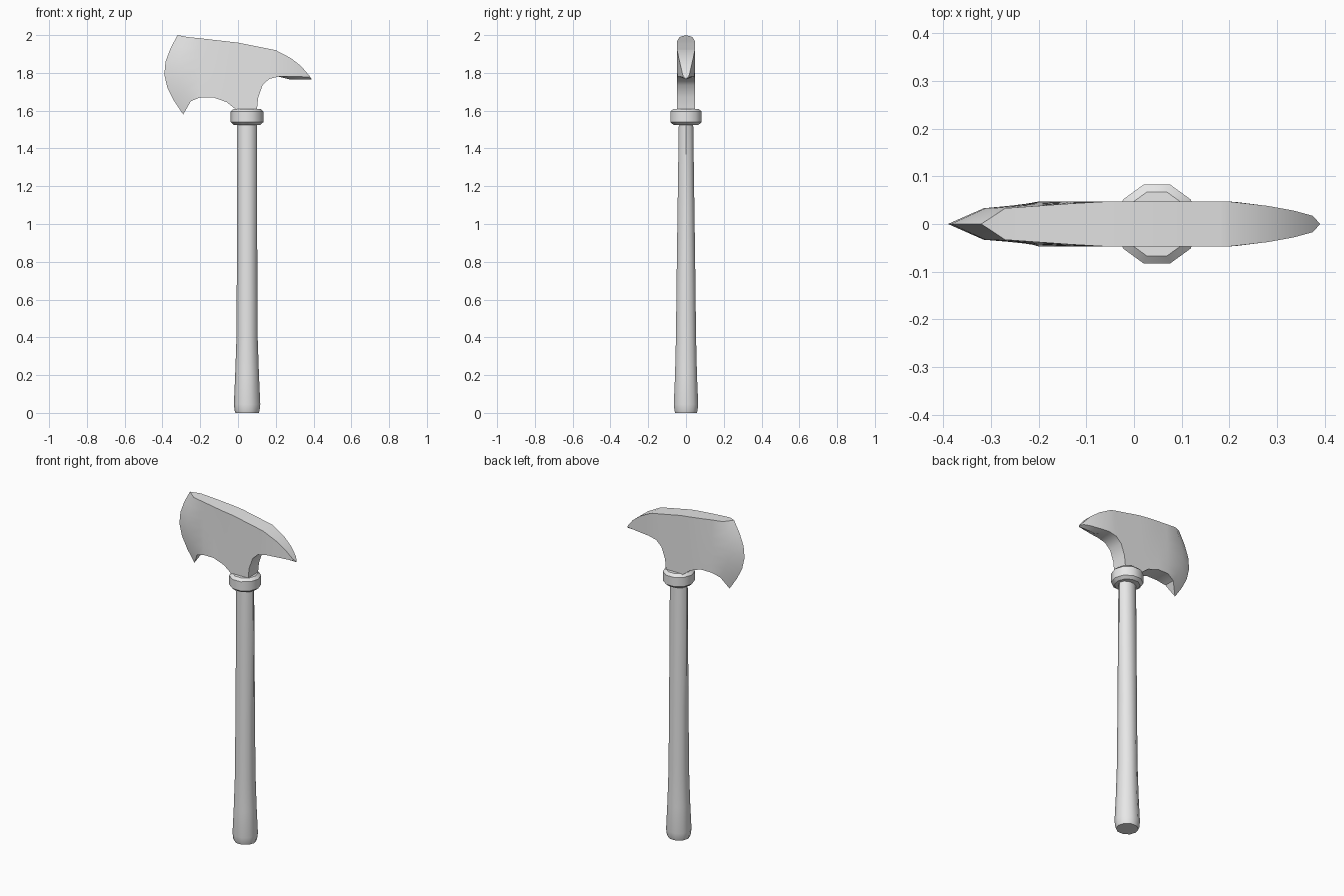
import bpy, bmesh, math

cube = bpy.data.objects.get("Cube")
if cube:
    bpy.data.objects.remove(cube, do_unlink=True)

# One plain grey for the whole axe
grey = bpy.data.materials.new("plain grey")
grey.use_nodes = True
grey.diffuse_color = (0.8, 0.8, 0.8, 1)
grey.node_tree.nodes["Principled BSDF"].inputs["Base Color"].default_value = (0.8, 0.8, 0.8, 1)

SIDES = 10
AXIS_X = 0.048


def loft(name, rings, angle, caps):
    """Skin closed rings of points into one object."""
    bm = bmesh.new()
    rows = [[bm.verts.new(p) for p in ring] for ring in rings]
    n = len(rows[0])
    for a, b in zip(rows, rows[1:]):
        for i in range(n):
            j = (i + 1) % n
            bm.faces.new((a[i], a[j], b[j], b[i]))
    if caps:
        bm.faces.new(rows[0])
        bm.faces.new(rows[-1])
    bmesh.ops.remove_doubles(bm, verts=bm.verts, dist=0.0005)
    bmesh.ops.recalc_face_normals(bm, faces=bm.faces)
    mesh = bpy.data.meshes.new(name)
    bm.to_mesh(mesh)
    bm.free()
    mesh.materials.append(grey)
    obj = bpy.data.objects.new(name, mesh)
    bpy.context.collection.objects.link(obj)
    bpy.ops.object.select_all(action="DESELECT")
    obj.select_set(True)
    bpy.context.view_layer.objects.active = obj
    bpy.ops.object.shade_smooth_by_angle(angle=math.radians(angle))
    return obj


def oval(z, rx, ry):
    turns = [2 * math.pi * i / SIDES for i in range(SIDES)]
    return [(AXIS_X + rx * math.cos(t), ry * math.sin(t), z) for t in turns]


# Handle: swollen at the foot, flattened towards the top
handle = [(0, 0.062, 0.06), (0.012, 0.066, 0.064), (0.045, 0.07, 0.068),
          (0.2, 0.063, 0.061), (0.4, 0.056, 0.056), (0.8, 0.054, 0.051),
          (1.54, 0.053, 0.04)]
loft("handle", [oval(*h) for h in handle], 40, True)

# Collar with chamfered rims
collar = [(1.525, 0.07), (1.54, 0.0875), (1.595, 0.0875), (1.61, 0.07)]
loft("collar", [oval(z, r, r) for z, r in collar], 40, True)


def section(tx, tz, bx, bz, wt, wb, bulge=0, keel=0, steps=6):
    """Cross-section of the head, from the top edge down and back up."""
    side = []
    for i in range(steps + 1):
        t = i / steps
        x = tx + (bx - tx) * t - bulge * math.sin(math.pi * t)
        side.append((x, wt + (wb - wt) * t, tz + (bz - tz) * t))
    mirrored = [(x, -y, z) for x, y, z in reversed(side)]
    return side + [(bx, 0, bz - keel)] + mirrored


# Head: top x, top z, bottom x, bottom z, half widths, bulge, underside keel
W = 0.047
head = [
    (-0.32, 2.0, -0.29, 1.58, 0, 0, 0.085),
    (-0.27, 1.99, -0.25, 1.65, 0.033, 0.033, 0.055),
    (-0.2, 1.983, -0.2, 1.67, 0.038, W),
    (-0.13, 1.975, -0.13, 1.67, 0.043, W),
    (-0.06, 1.967, -0.06, 1.645, W, W),
    (0, 1.96, -0.01, 1.605, W, W),
    (0.1, 1.94, 0.1, 1.605, W, W),
    (0.13, 1.934, 0.107, 1.67, W, W),
    (0.16, 1.928, 0.13, 1.735, W, W),
    (0.18, 1.924, 0.165, 1.768, W, W),
    (0.2, 1.92, 0.215, 1.78, W, 0.046),
    (0.28, 1.878, 0.27, 1.78, 0.038, 0.039, 0, 0.014),
    (0.335, 1.835, 0.335, 1.78, 0.028, 0.028, 0, 0.014),
    (0.375, 1.788, 0.375, 1.777, 0.017, 0.017, 0, 0.012),
    (0.39, 1.768, 0.39, 1.765, 0, 0),
]
loft("axe_head", [section(*s) for s in head], 30, False)
